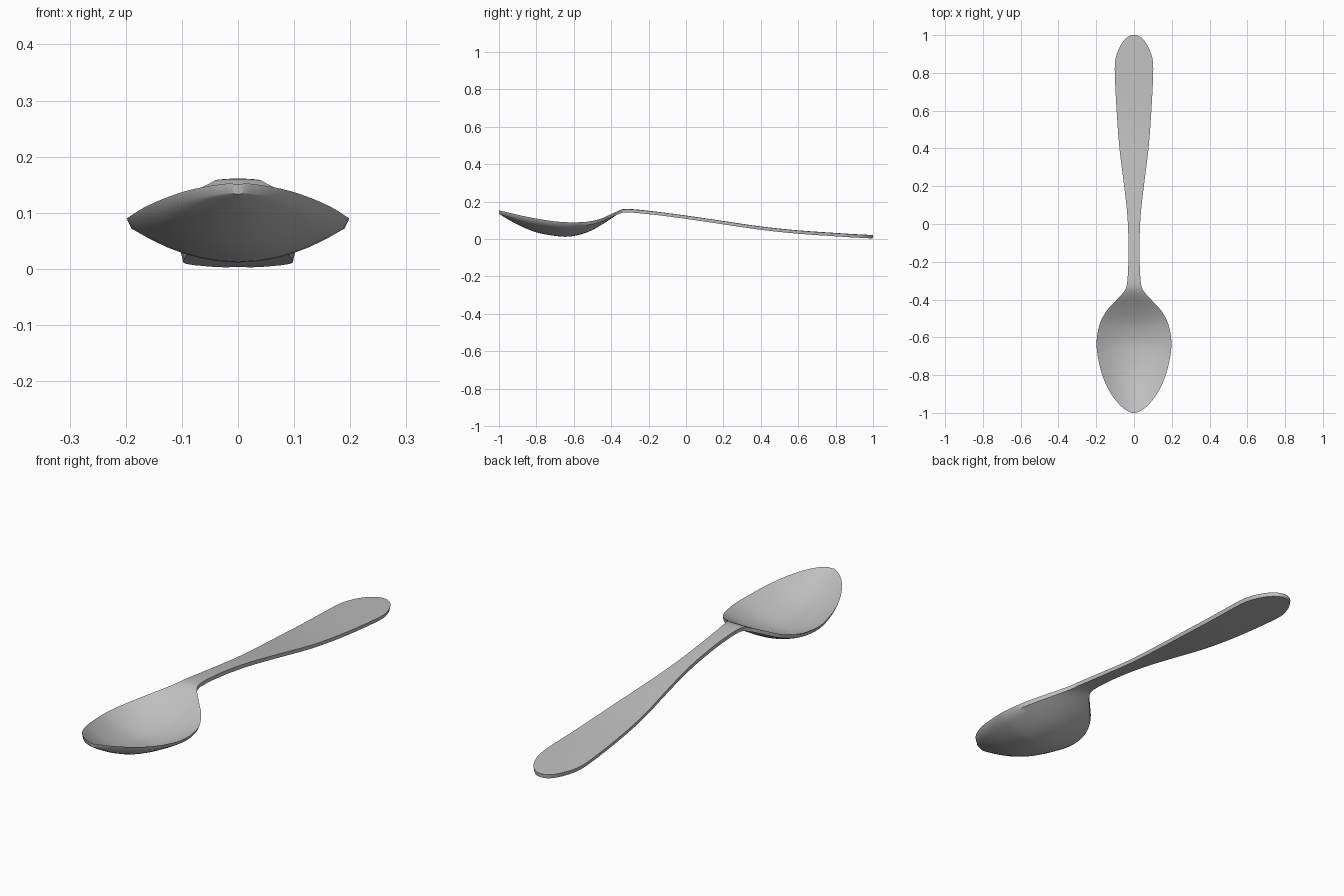
import bpy
import bmesh
import math

cube = bpy.data.objects.get("Cube")
if cube:
    bpy.data.objects.remove(cube, do_unlink=True)

THICK = 0.017     # metal thickness
ACROSS = 12       # strips across the width
STEPS = 3         # smoothing steps between stations

# Stations from bowl tip to handle end: y, half width, centre height, rim height
stations = [
    (-1.00, 0.012, 0.150, 0.153), (-0.98, 0.050, 0.138, 0.148),
    (-0.94, 0.092, 0.114, 0.139), (-0.88, 0.133, 0.083, 0.125),
    (-0.80, 0.168, 0.052, 0.109), (-0.70, 0.192, 0.033, 0.094),
    (-0.62, 0.198, 0.030, 0.089), (-0.53, 0.182, 0.052, 0.092),
    (-0.46, 0.145, 0.088, 0.107), (-0.41, 0.100, 0.120, 0.128),
    (-0.36, 0.055, 0.151, 0.150), (-0.31, 0.036, 0.161, 0.159),
    (-0.15, 0.029, 0.145, 0.144), (0.03, 0.034, 0.121, 0.120),
    (0.20, 0.052, 0.096, 0.095), (0.40, 0.077, 0.067, 0.066),
    (0.60, 0.092, 0.046, 0.045), (0.82, 0.102, 0.031, 0.030),
    (0.90, 0.091, 0.026, 0.025), (0.96, 0.063, 0.023, 0.022),
    (0.99, 0.034, 0.021, 0.020), (1.00, 0.010, 0.020, 0.020),
]


def spline(a, b, c, d, t):
    """Smooth blend from b to c."""
    return 0.5 * (2 * b + (c - a) * t + (2 * a - 5 * b + 4 * c - d) * t ** 2
                  + (3 * b - a - 3 * c + d) * t ** 3)


def smooth_rows(rows):
    out = []
    last = len(rows) - 1
    for i in range(last):
        group = [rows[max(i - 1, 0)], rows[i], rows[i + 1], rows[min(i + 2, last)]]
        for s in range(STEPS):
            out.append([spline(*values, s / STEPS) for values in zip(*group)])
    return out + [rows[-1]]


# Closed cross-section rings: top face left to right, underside back again
bm = bmesh.new()
rings = []
for y, half, centre, rim in smooth_rows(stations):
    ring = []
    span = [2 * i / ACROSS - 1 for i in range(ACROSS + 1)]
    for u in span:
        ring.append(bm.verts.new((half * u, y, centre + (rim - centre) * u * u)))
    for u in reversed(span):
        z = centre + (rim - centre) * u * u - THICK
        ring.append(bm.verts.new((half * 0.96 * u, y * 0.998, z)))
    rings.append(ring)

# Skin the rings and close both ends
for a, b in zip(rings, rings[1:]):
    for i in range(len(a)):
        j = (i + 1) % len(a)
        bm.faces.new((a[i], a[j], b[j], b[i]))
for ring in (rings[0], rings[-1]):
    for i in range(ACROSS):
        bm.faces.new((ring[i], ring[i + 1], ring[-2 - i], ring[-1 - i]))
bmesh.ops.recalc_face_normals(bm, faces=bm.faces)

mesh = bpy.data.meshes.new("spoon")
bm.to_mesh(mesh)
bm.free()
spoon = bpy.data.objects.new("spoon", mesh)
bpy.context.collection.objects.link(spoon)

# Plain steel grey
steel = bpy.data.materials.new("steel grey")
steel.use_nodes = True
colour = (0.52, 0.52, 0.52, 1)
steel.diffuse_color = colour
steel.node_tree.nodes["Principled BSDF"].inputs["Base Color"].default_value = colour
mesh.materials.append(steel)

bpy.context.view_layer.objects.active = spoon
spoon.select_set(True)
bpy.ops.object.shade_smooth_by_angle(angle=math.radians(40))
